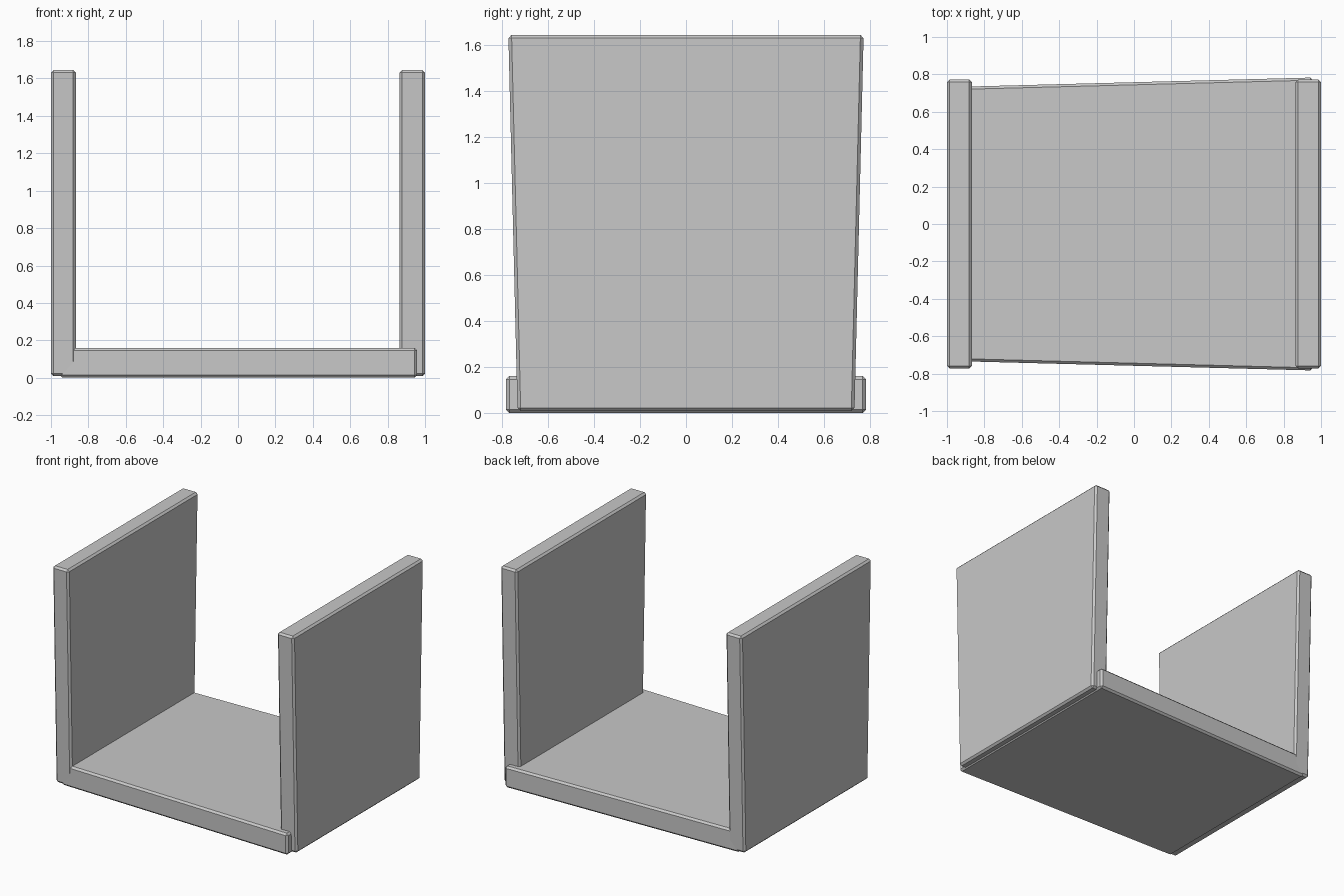
import bpy, bmesh

if "Cube" in bpy.data.objects:
    bpy.data.objects.remove(bpy.data.objects["Cube"])

grey = bpy.data.materials.new("light_grey")
grey.diffuse_color = (0.58, 0.58, 0.58, 1)
grey.use_nodes = True
grey.node_tree.nodes["Principled BSDF"].inputs["Base Color"].default_value = grey.diffuse_color


def board(name, x0, x1, z0, z1, half_depth):
    """Chamfered board; half_depth(x, z) gives its taper along y."""
    bm = bmesh.new()
    bmesh.ops.create_cube(bm, size=2)
    for v in bm.verts:
        x = x1 if v.co.x > 0 else x0
        z = z1 if v.co.z > 0 else z0
        side = 1 if v.co.y > 0 else -1
        v.co = (x, side * half_depth(x, z), z)
    bmesh.ops.bevel(bm, geom=bm.edges[:], offset=0.014, segments=1,
                    affect='EDGES', profile=0.5)
    bmesh.ops.recalc_face_normals(bm, faces=bm.faces[:])
    mesh = bpy.data.meshes.new(name)
    bm.to_mesh(mesh)
    bm.free()
    mesh.materials.append(grey)
    obj = bpy.data.objects.new(name, mesh)
    bpy.context.collection.objects.link(obj)


# Upright panels, wider at the top
def panel_taper(x, z):
    return 0.733 + 0.04 * z / 1.645


board("left_panel", -1.0, -0.867, 0.008, 1.645, panel_taper)
board("right_panel", 0.863, 1.0, 0.008, 1.645, panel_taper)

# Floor board, wider towards the right
board("floor_board", -0.952, 0.957, 0.0, 0.16,
      lambda x, z: 0.758 + 0.025 * x / 0.955)
